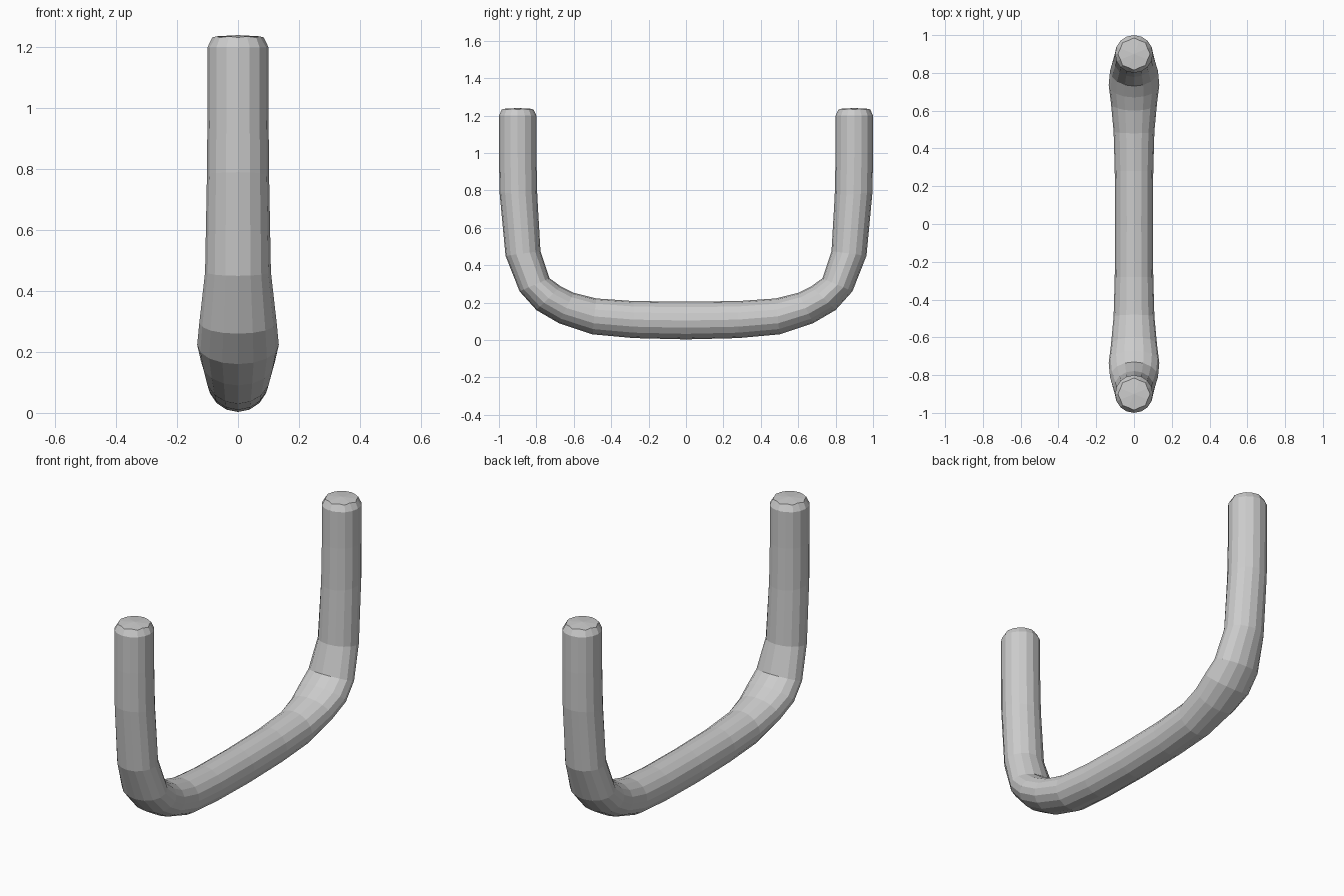
import bpy, bmesh
from math import sin, cos, pi
from mathutils import Vector

cube = bpy.data.objects.get("Cube")
if cube:
    bpy.data.objects.remove(cube, do_unlink=True)

SIDES = 16

# Plain grey material
grey = bpy.data.materials.new("plain grey")
grey.use_nodes = True
grey.diffuse_color = (0.6, 0.6, 0.6, 1)
grey.node_tree.nodes["Principled BSDF"].inputs["Base Color"].default_value = grey.diffuse_color

# Half of the bent bar: outer (y, z), inner (y, z), half width in x
SECTIONS = [
    ((0.00, 0.003), (0.00, 0.205), 0.100),
    ((0.28, 0.01), (0.28, 0.208), 0.102),
    ((0.50, 0.03), (0.48, 0.222), 0.108),
    ((0.68, 0.09), (0.60, 0.252), 0.122),
    ((0.80, 0.16), (0.67, 0.287), 0.134),
    ((0.89, 0.26), (0.73, 0.33), 0.127),
    ((0.965, 0.45), (0.778, 0.475), 0.108),
    ((0.997, 0.79), (0.795, 0.77), 0.102),
    ((1.00, 1.00), (0.80, 1.00), 0.100),
    ((1.00, 1.20), (0.80, 1.20), 0.100),
]

bm = bmesh.new()


def add_ring(outer, inner, width):
    outer, inner = Vector((0, *outer)), Vector((0, *inner))
    mid, reach = (outer + inner) / 2, (outer - inner) / 2
    ring = []
    for i in range(SIDES):
        a = 2 * pi * i / SIDES
        ring.append(bm.verts.new(mid + reach * cos(a) + Vector((width * sin(a), 0, 0))))
    return ring


def bridge(a, b):
    for i in range(SIDES):
        j = (i + 1) % SIDES
        bm.faces.new((a[i], a[j], b[j], b[i]))


# Tube walls
rings = [add_ring(*s) for s in SECTIONS]
for a, b in zip(rings, rings[1:]):
    bridge(a, b)

# Rounded end cap with a scalloped rim and a slightly domed top
rim = add_ring((0.985, 1.232), (0.815, 1.232), 0.085)
centre = Vector((0, 0.9, 1.232))
for v in rim[1::2]:
    v.co = centre + (v.co - centre) * 0.91 + Vector((0, 0, 0.004))
bridge(rings[-1], rim)
tip = bm.verts.new((0, 0.9, 1.24))
for i in range(1, SIDES, 2):
    bm.faces.new((rim[i], rim[(i + 1) % SIDES], rim[(i + 2) % SIDES], tip))

bmesh.ops.recalc_face_normals(bm, faces=bm.faces)
mesh = bpy.data.meshes.new("bent_bar")
bm.to_mesh(mesh)
bm.free()
mesh.materials.append(grey)

# Bent bar, mirrored front to back
bar = bpy.data.objects.new("bent_bar", mesh)
bpy.context.collection.objects.link(bar)
mirror = bar.modifiers.new("front_half", 'MIRROR')
mirror.use_axis = (False, True, False)
mirror.use_clip = True
